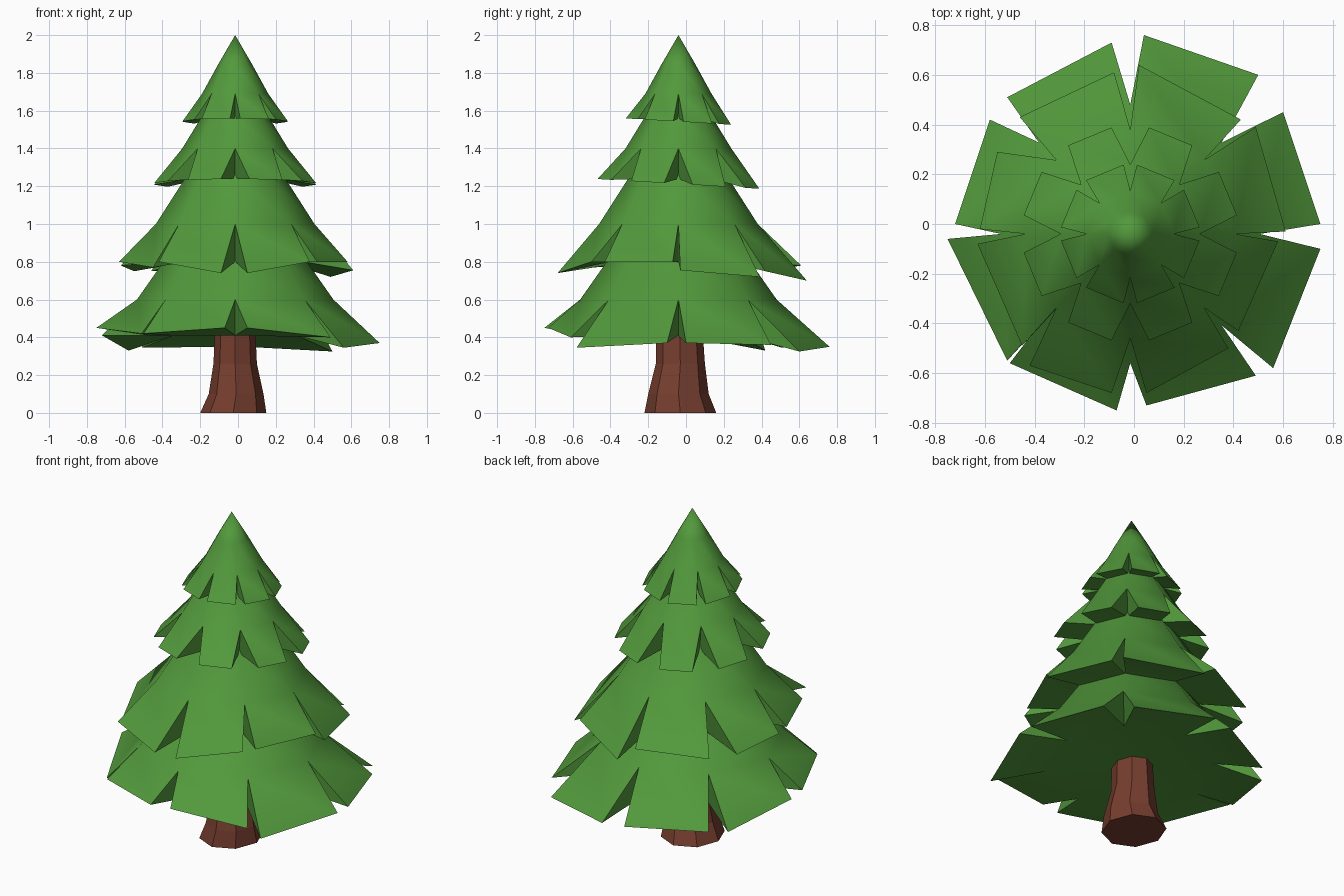
import bpy, math

if "Cube" in bpy.data.objects:
    bpy.data.objects.remove(bpy.data.objects["Cube"])

CX, CY = -0.015, -0.04          # trunk axis


def material(name, col):
    m = bpy.data.materials.new(name)
    m.diffuse_color = (*col, 1)
    m.use_nodes = True
    m.node_tree.nodes["Principled BSDF"].inputs["Base Color"].default_value = m.diffuse_color
    return m


green = material("needle green", (0.085, 0.32, 0.045))
brown = material("bark brown", (0.18, 0.048, 0.028))


def make(name, verts, faces, mat, angle=None):
    me = bpy.data.meshes.new(name)
    me.from_pydata(verts, [], faces)
    me.materials.append(mat)
    ob = bpy.data.objects.new(name, me)
    bpy.context.collection.objects.link(ob)
    bpy.context.view_layer.objects.active = ob
    ob.select_set(True)
    bpy.ops.object.mode_set(mode='EDIT')
    bpy.ops.mesh.select_all(action='SELECT')
    bpy.ops.mesh.normals_make_consistent(inside=False)
    bpy.ops.object.mode_set(mode='OBJECT')
    if angle:
        bpy.ops.object.shade_smooth_by_angle(angle=math.radians(angle))
    ob.select_set(False)
    return ob


def polar(r, deg, z):
    a = math.radians(deg)
    return (CX + r * math.cos(a), CY + r * math.sin(a), z)


def tier(name, apex_z, ring, notch, under, corners):
    """Closed bough layer: apex, shoulder ring, notch tips, eight flaps, underside."""
    v = [(CX, CY, apex_z), (CX, CY, under[1])]
    for r, z in (ring, notch, under):
        v += [polar(r, 45 * k, z) for k in range(8)]
    v += corners
    f = []
    for k in range(8):
        n = (k + 1) % 8
        R, T, U = (lambda i: 2 + i), (lambda i: 10 + i), (lambda i: 18 + i)
        a, b, prev = 26 + 2 * k, 27 + 2 * k, 26 + (2 * k - 1) % 16
        f += [(0, R(k), R(n)), (R(k), T(k), T(n), R(n)),
              (T(k), a, b, T(n)),                        # flap top
              (T(k), U(k), a), (T(k), prev, U(k)),       # notch walls
              (U(k), U(n), b, a), (1, U(n), U(k))]       # underside
    return make(name, v, f, green, 40)


def even(r, half, z):
    pts = []
    for k in range(8):
        for s in (-half, half):
            x, y, _ = polar(r, 45 * k + 22.5 + s, z)
            pts.append((x, y, z - 0.06 * y))
    return pts


# Flap corners of the two large, uneven layers
low = [(.75, 0, .37), (.6, .45, .36), (.5, .6, .325), (.04, .76, .35),
       (-.09, .73, .35), (-.51, .51, .345), (-.58, .42, .33), (-.72, 0, .41),
       (-.75, -.06, .45), (-.51, -.55, .42), (-.5, -.56, .42), (-.07, -.75, .45),
       (.05, -.73, .45), (.49, -.61, .40), (.56, -.58, .345), (.75, -.1, .37)]
mid = [(.61, -.03, .755), (.49, .39, .72), (.43, .42, .75), (.02, .64, .70),
       (-.08, .61, .78), (-.46, .43, .75), (-.55, .29, .75), (-.62, -.02, .78),
       (-.63, -.08, .80), (-.45, -.49, .77), (-.42, -.57, .80), (-.09, -.68, .74),
       (.05, -.68, .74), (.38, -.5, .80), (.42, -.43, .80), (.58, -.07, .80)]

tier("bottom_boughs", 1.1, (.38, .80), (.52, .60), (.46, .41), low)
tier("lower_boughs", 1.6, (.26, 1.25), (.42, 1.0), (.36, .80), mid)
tier("upper_boughs", 1.8, (.17, 1.58), (.28, 1.40), (.24, 1.24), even(.435, 12.5, 1.21))
tier("top_boughs", 2.0, (.09, 1.845), (.175, 1.69), (.16, 1.56), even(.28, 17, 1.54))

# Trunk: tapering octagonal rings (centre x, centre y, rx, ry, z)
rings = [(-.025, -.03, .175, .19, 0), (-.01, -.04, .145, .16, .1),
         (-.015, -.03, .115, .13, .26), (-.015, -.035, .105, .12, .48)]
tv = [(x + rx * math.cos(k * math.pi / 4), y + ry * math.sin(k * math.pi / 4), z)
      for x, y, rx, ry, z in rings for k in range(8)]
tf = [(8 * i + k, 8 * i + (k + 1) % 8, 8 * i + 8 + (k + 1) % 8, 8 * i + 8 + k)
      for i in range(3) for k in range(8)]
tf += [tuple(range(8)), tuple(range(24, 32))]
make("trunk", tv, tf, brown)
